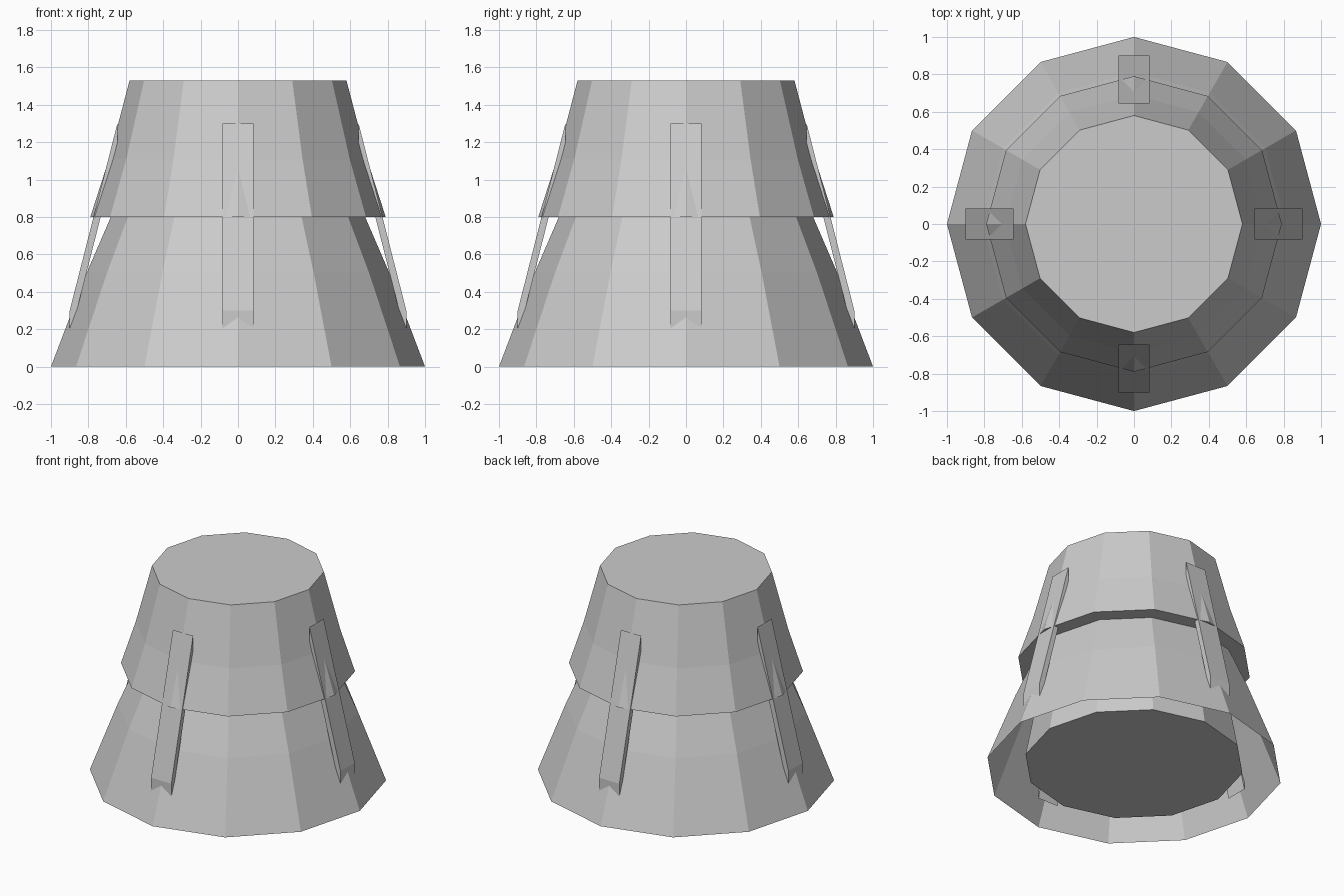
import bpy
import math

cube = bpy.data.objects.get("Cube")
if cube:
    bpy.data.objects.remove(cube, do_unlink=True)

SIDES = 12

grey = bpy.data.materials.new("plain_grey")
grey.use_nodes = True
colour = (0.6, 0.6, 0.6, 1)
grey.diffuse_color = colour
grey.node_tree.nodes["Principled BSDF"].inputs["Base Color"].default_value = colour


def add_mesh(name, verts, faces):
    mesh = bpy.data.meshes.new(name)
    mesh.from_pydata(verts, [], faces)
    mesh.materials.append(grey)
    obj = bpy.data.objects.new(name, mesh)
    bpy.context.collection.objects.link(obj)
    return obj


def lathe(name, profile, closed):
    """Turn (radius, height) points, listed upward, into a faceted shell."""
    verts, faces = [], []
    for r, z in profile:
        for i in range(SIDES):
            a = math.tau * i / SIDES
            verts.append((r * math.cos(a), r * math.sin(a), z))
    for ring in range(len(profile) - 1):
        low = ring * SIDES
        for i in range(SIDES):
            j = (i + 1) % SIDES
            faces.append((low + i, low + j, low + SIDES + j, low + SIDES + i))
    if closed:
        last = (len(profile) - 1) * SIDES
        faces.append(tuple(reversed(range(SIDES))))
        faces.append(tuple(range(last, last + SIDES)))
    return add_mesh(name, verts, faces)


# Open flared skirt, closed cap above it and the solid core inside
lathe("lower_skirt", [(1, 0), (0.81, 0.5), (0.68, 0.8)], False)
lathe("upper_cap", [(0.79, 0.8), (0.69, 1.11), (0.58, 1.53)], True)
lathe("inner_core", [(0.74, 0.05), (0.6, 0.82)], True)

# Four leaning straps with upright ends
HALF = 0.083
side = [(0.645, 1.15), (0.9, 0.15), (0.9, 0.3), (0.645, 1.3)]
strap_faces = [(3, 2, 1, 0), (4, 5, 6, 7), (0, 1, 5, 4),
               (1, 2, 6, 5), (2, 3, 7, 6), (3, 0, 4, 7)]
for n, label in enumerate(("left", "back", "right", "front")):
    verts = [(r, y, z) for y in (HALF, -HALF) for r, z in side]
    strap = add_mesh(label + "_strap", verts, [f[::-1] for f in strap_faces])
    strap.rotation_euler.z = n * math.pi / 2
